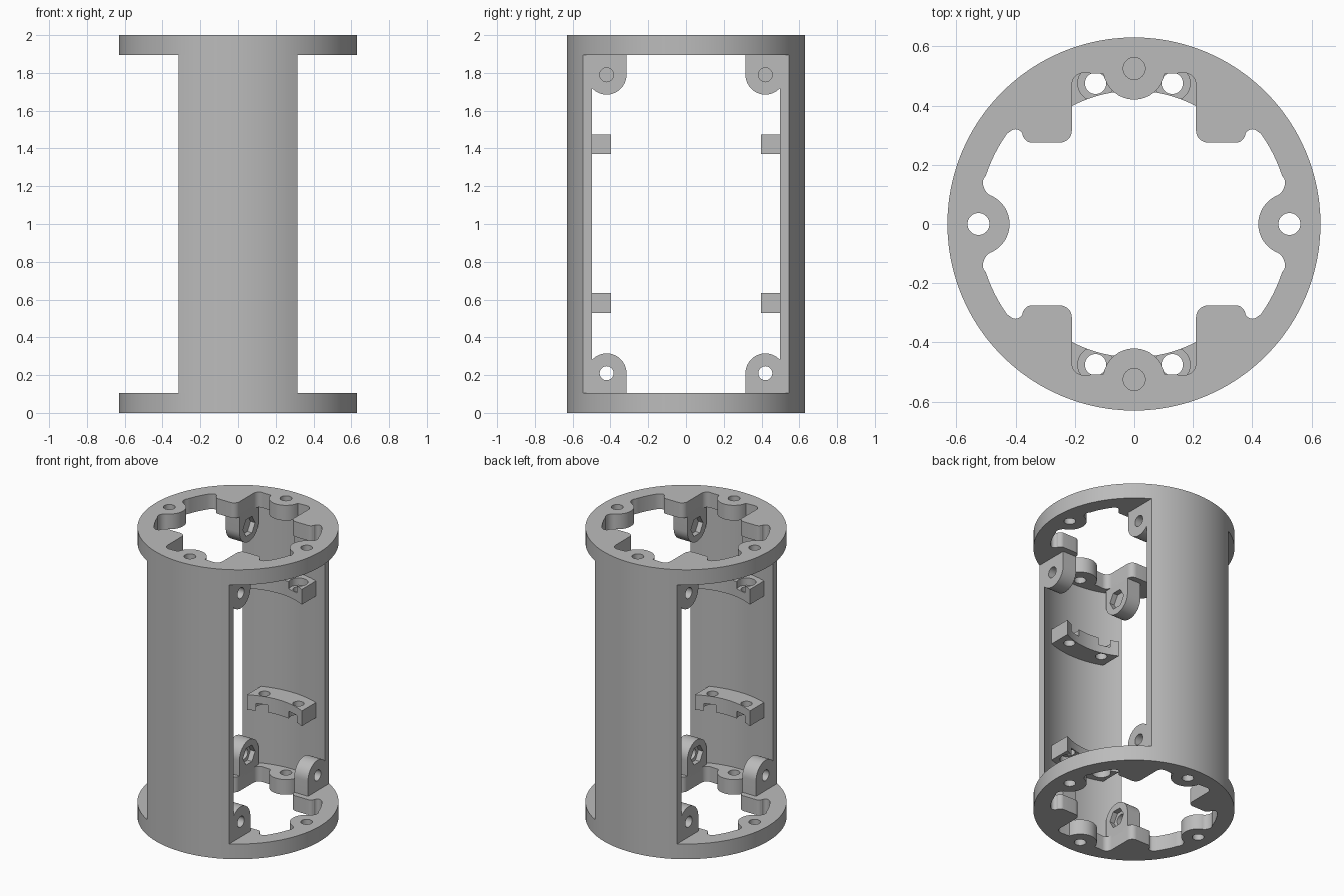
import bpy
import bmesh
from math import sin, cos, asin, radians, degrees, pi

cube = bpy.data.objects.get("Cube")
if cube:
    bpy.data.objects.remove(cube, do_unlink=True)

grey = bpy.data.materials.new("plain grey")
grey.use_nodes = True
grey.diffuse_color = (0.5, 0.5, 0.5, 1)
grey.node_tree.nodes["Principled BSDF"].inputs["Base Color"].default_value = (0.5, 0.5, 0.5, 1)

R, H, RING = 0.63, 2.0, 0.105        # outer radius, height, ring thickness
SLAB_X, WALL_R = 0.315, 0.59         # half width and inner radius of the walls


def arc(cx, cy, r, a0, a1, n=8):
    """Points along a circular arc, angles in degrees."""
    angles = [radians(a0 + (a1 - a0) * i / n) for i in range(n + 1)]
    return [(cx + r * cos(a), cy + r * sin(a)) for a in angles]


def circle(cx, cy, r, n=32):
    return arc(cx, cy, r, 0, 360, n)[:-1]


def prism(name, points, lo, hi, axis="z"):
    """Extrude a profile along z, or a (y, z) profile along x."""
    bm = bmesh.new()

    def place(p, w):
        return (p[0], p[1], w) if axis == "z" else (w, p[0], p[1])

    bottom = [bm.verts.new(place(p, lo)) for p in points]
    top = [bm.verts.new(place(p, hi)) for p in points]
    bm.faces.new(bottom[::-1])
    bm.faces.new(top)
    for i in range(len(points)):
        j = (i + 1) % len(points)
        bm.faces.new((bottom[i], bottom[j], top[j], top[i]))
    bmesh.ops.recalc_face_normals(bm, faces=bm.faces[:])
    mesh = bpy.data.meshes.new(name)
    bm.to_mesh(mesh)
    bm.free()
    mesh.materials.append(grey)
    obj = bpy.data.objects.new(name, mesh)
    bpy.context.collection.objects.link(obj)
    return obj


def activate(obj):
    bpy.ops.object.select_all(action="DESELECT")
    obj.select_set(True)
    bpy.context.view_layer.objects.active = obj


def cut(obj, cutters):
    """Subtract each cutter, then drop it."""
    for cutter in cutters:
        cutter.hide_render = True
        mod = obj.modifiers.new("cut", "BOOLEAN")
        mod.operation, mod.solver, mod.object = "DIFFERENCE", "EXACT", cutter
        activate(obj)
        bpy.ops.object.modifier_apply(modifier=mod.name)
        bpy.data.objects.remove(cutter, do_unlink=True)


def finish(obj):
    activate(obj)
    bpy.ops.object.shade_smooth_by_angle(angle=radians(30))


def sector(r_in, r_out, half_x, sy):
    """Curved slab around the y axis with straight sides at x = +-half_x."""
    ao, ai = degrees(asin(half_x / r_out)), degrees(asin(half_x / r_in))
    pts = arc(0, 0, r_out, 90 - ao, 90 + ao, 16) + arc(0, 0, r_in, 90 + ai, 90 - ai, 16)
    return [(x, y * sy) for x, y in pts]


# Opening of the end rings: one quarter, mirrored to a full loop
quarter = (arc(0.525, 0, 0.105, 180, 115)            # side screw boss
           + arc(0.46, 0.14, 0.05, -60, 15)
           + arc(0, 0, 0.526, 18, 35.5)
           + arc(0.40, 0.295, 0.025, 40, 180)
           + arc(0.345, 0.305, 0.03, -25, -90)       # square tab
           + arc(0.25, 0.315, 0.04, -90, -180)
           + arc(0.17, 0.47, 0.04, 0, 90)            # access pocket
           + arc(0, 0.525, 0.105, -10, -90))         # front or back screw boss
half = quarter + [(-x, y) for x, y in reversed(quarter[:-1])]
opening = half + [(-x, -y) for x, y in half[1:-1]]

# End rings with four screw holes
for name, lo in (("bottom_ring", 0), ("top_ring", H - RING)):
    ring = prism(name, circle(0, 0, R, 96), lo, lo + RING)
    holes = [(0.525, 0), (-0.525, 0), (0, 0.525), (0, -0.525)]
    cut(ring, [prism("cutter", opening, lo - 0.1, lo + 0.3)]
        + [prism("cutter", circle(x, y, 0.037), lo - 0.1, lo + 0.3) for x, y in holes])
    finish(ring)

for side, sy in (("front", -1), ("back", 1)):
    # Curved wall joining the rings
    finish(prism(side + "_wall", sector(WALL_R, R, SLAB_X, sy), RING, H - RING))

    # Inner ledges with screw holes and recesses on the end facing the ring
    for level, lo, recess in (("lower", 0.53, 0.53), ("upper", 1.37, 1.475)):
        ledge = prism(f"{side}_{level}_ledge", sector(0.45, 0.6, 0.21, sy), lo, lo + 0.105)
        cutters = []
        for x in (-0.13, 0.13):
            cutters.append(prism("cutter", circle(x, 0.475 * sy, 0.036), lo - 0.1, lo + 0.2))
            cutters.append(prism("cutter", circle(x, 0.475 * sy, 0.06), recess - 0.05, recess + 0.05))
        cut(ledge, cutters)
        finish(ledge)

    # Round ended screw brackets, nut recess on the inner face
    for hand, sx in (("left", 1), ("right", -1)):
        for level, flip in (("bottom", False), ("top", True)):
            def shape(pts):
                return [(y * sy, H - z if flip else z) for y, z in pts]

            def span(a, b):
                return sorted((a * sx, b * sx))

            y, z = 0.42, 0.21
            outline = [(y + 0.105, RING - 0.02)] + arc(y, z, 0.105, 0, 180, 20) + [(y - 0.105, RING - 0.02)]
            bracket = prism(f"{side}_{hand}_{level}_bracket", shape(outline),
                            *span(0.21, SLAB_X), axis="x")
            # The top bores stop just short of the nut recess
            bore_end = 0.25 if flip else 0.1
            cut(bracket, [
                prism("cutter", shape(circle(y, z, 0.037)), *span(bore_end, 0.4), axis="x"),
                prism("cutter", shape(circle(y, z, 0.066, 6)), *span(0.15, 0.245), axis="x")])
            finish(bracket)
